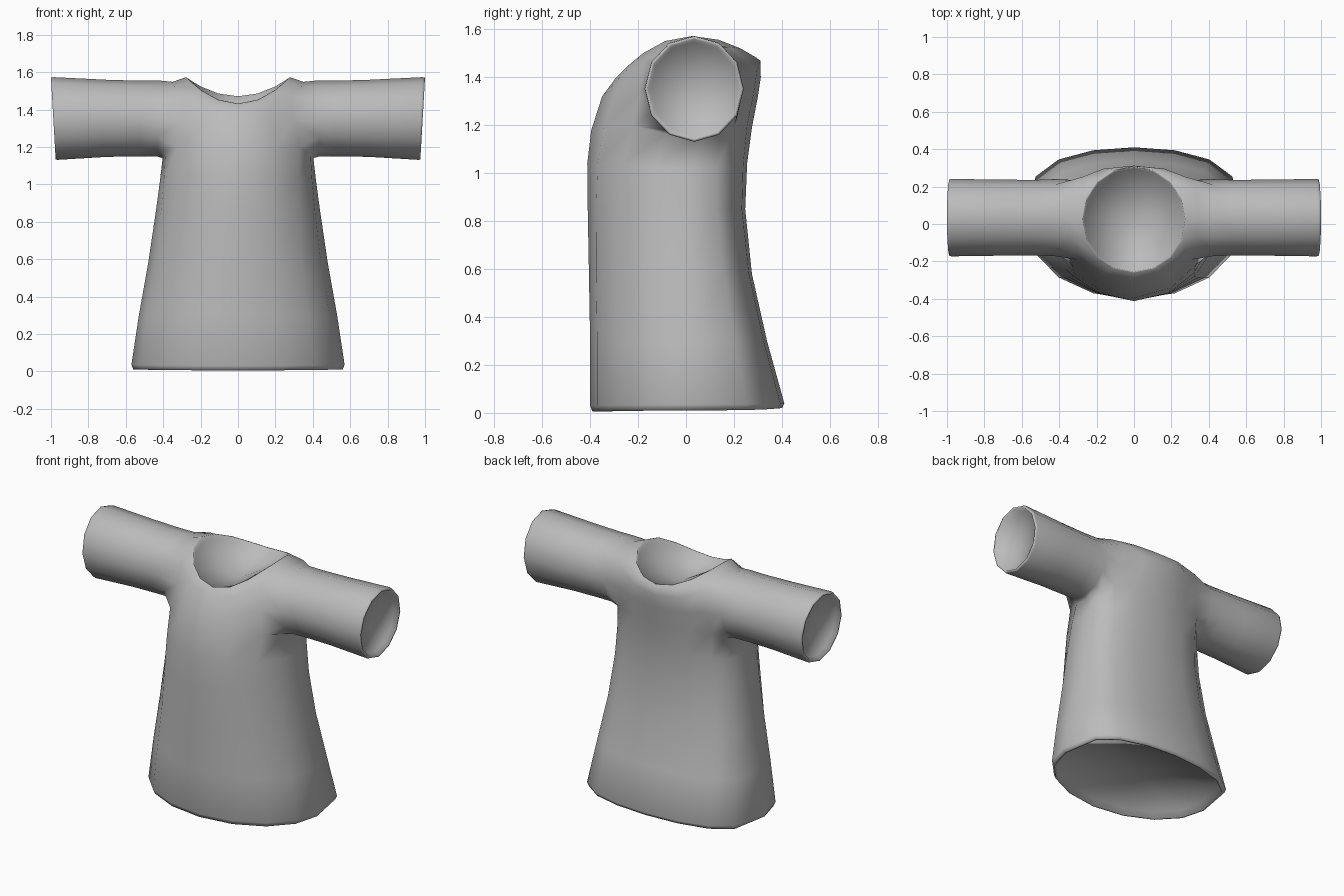
import bpy, bmesh, math
from mathutils import Vector

cube = bpy.data.objects.get("Cube")
if cube:
    bpy.data.objects.remove(cube)

COLS, ARM = 16, 12
bm = bmesh.new()


def power(v, p):
    return math.copysign(abs(v) ** p, v)


def add_ring(points):
    return [bm.verts.new(p) for p in points]


def bridge(a, b, skip=()):
    n = len(a)
    for i in range(n):
        if i not in skip:
            j = (i + 1) % n
            bm.faces.new((a[i], a[j], b[j], b[i]))


def opening(ring, inward, lip, wall, dip):
    """Thin lip, a short inner wall and a shallow lining that closes the opening."""
    centre = sum((v.co for v in ring), Vector()) / len(ring)
    radius = sum((v.co - centre).length for v in ring) / len(ring)
    inward = Vector(inward)
    for inset, sink in ((lip, 0), (lip * 1.3, wall)):
        scale = 1 - inset / radius
        inner = add_ring([centre + (v.co - centre) * scale + inward * sink for v in ring])
        bridge(ring, inner)
        ring = inner
    tip = bm.verts.new(centre + inward * dip)
    for i, v in enumerate(ring):
        bm.faces.new((v, ring[(i + 1) % len(ring)], tip))


# Torso: side z, front z, back z, half width, centre y, front y, back y,
# back squareness, sideways pull of the columns, lift of the armhole corners
SECTIONS = [
    (0.01, 0.005, 0.02, 0.56, 0.0, -0.39, 0.40, 0.5, 0, 0),
    (0.035, 0.03, 0.04, 0.57, 0.0, -0.40, 0.41, 0.5, 0, 0),
    (0.30, 0.30, 0.30, 0.53, 0.0, -0.40, 0.338, 0.53, 0, 0),
    (0.58, 0.58, 0.58, 0.48, 0.0, -0.405, 0.275, 0.57, 0, 0),
    (0.85, 0.85, 0.85, 0.44, 0.0, -0.41, 0.247, 0.6, 0.05, 0),
    (1.02, 1.04, 1.04, 0.417, 0.01, -0.412, 0.255, 0.6, 0.1, 0.01),
    (1.14, 1.18, 1.19, 0.403, 0.03, -0.395, 0.275, 0.6, 0.17, 0.045),
    (1.35, 1.32, 1.32, 0.37, 0.035, -0.35, 0.30, 0.52, 0.17, 0),
    (1.548, 1.395, 1.40, 0.35, 0.035, -0.295, 0.312, 0.5, 0.13, -0.02),
    (1.572, 1.43, 1.47, 0.28, 0.025, -0.26, 0.31, 1.0, 0, 0),
]
rings = []
for zs, zf, zb, hx, cy, yf, yb, p, pull, lift in SECTIONS:
    pts = []
    for k in range(COLS):
        a = 2 * math.pi * k / COLS
        corner = math.sin(2 * a)
        a -= pull * corner
        c, s = math.cos(a), math.sin(a)
        ry, z_end, square = (yb - cy, zb, p) if s > 0 else (cy - yf, zf, 0.97)
        z = zs + (z_end - zs) * s * s + lift * corner ** 2
        pts.append((hx * c, cy + ry * power(s, square), z))
    rings.append(add_ring(pts))

# Skin the torso, leaving an armhole on each side
holes = {14, 15, 0, 1, 6, 7, 8, 9}
for i in range(len(rings) - 1):
    bridge(rings[i], rings[i + 1], holes if i in (6, 7) else ())

# Sleeves: top x, bottom x, centre z, half depth, half height
SLEEVE = [
    (0.41, 0.435, 1.352, 0.206, 0.202),
    (0.52, 0.52, 1.352, 0.202, 0.202),
    (0.70, 0.70, 1.353, 0.203, 0.206),
    (0.985, 0.965, 1.352, 0.207, 0.221),
    (1.0, 0.975, 1.352, 0.204, 0.218),
]
low, mid, high = rings[6:9]
for side in (1, -1):
    def col(k):
        return k % COLS if side > 0 else (8 - k) % COLS
    # Armhole loop starting at the back and climbing over the shoulder
    loop = [mid[col(2)]] + [high[col(k)] for k in (2, 1, 0, -1, -2)]
    loop += [mid[col(-2)]] + [low[col(k)] for k in (-2, -1, 0, 1, 2)]
    for xt, xb, cz, ry, rz in SLEEVE:
        pts = []
        for k in range(ARM):
            a = 2 * math.pi * k / ARM
            t = (math.sin(a) + 1) / 2
            pts.append((side * (xb + (xt - xb) * t), 0.034 + ry * math.cos(a), cz + rz * math.sin(a)))
        ring = add_ring(pts)
        bridge(loop, ring)
        loop = ring
    opening(loop, (-side, 0, 0), 0.01, 0.03, 0.04)

# Hem and neckline
opening(rings[0], (0, 0, 1), 0.012, 0.04, 0.06)
opening(rings[-1], (0, 0, -1), 0.006, 0.03, 0.12)

bmesh.ops.recalc_face_normals(bm, faces=bm.faces)
mesh = bpy.data.meshes.new("tunic")
bm.to_mesh(mesh)
bm.free()
tunic = bpy.data.objects.new("tunic", mesh)
bpy.context.collection.objects.link(tunic)

# Plain grey cloth
cloth = bpy.data.materials.new("grey cloth")
cloth.use_nodes = True
grey = (0.5, 0.5, 0.5, 1)
cloth.diffuse_color = grey
cloth.node_tree.nodes["Principled BSDF"].inputs["Base Color"].default_value = grey
mesh.materials.append(cloth)

bpy.ops.object.select_all(action="DESELECT")
tunic.select_set(True)
bpy.context.view_layer.objects.active = tunic
bpy.ops.object.shade_smooth_by_angle(angle=math.radians(120))
